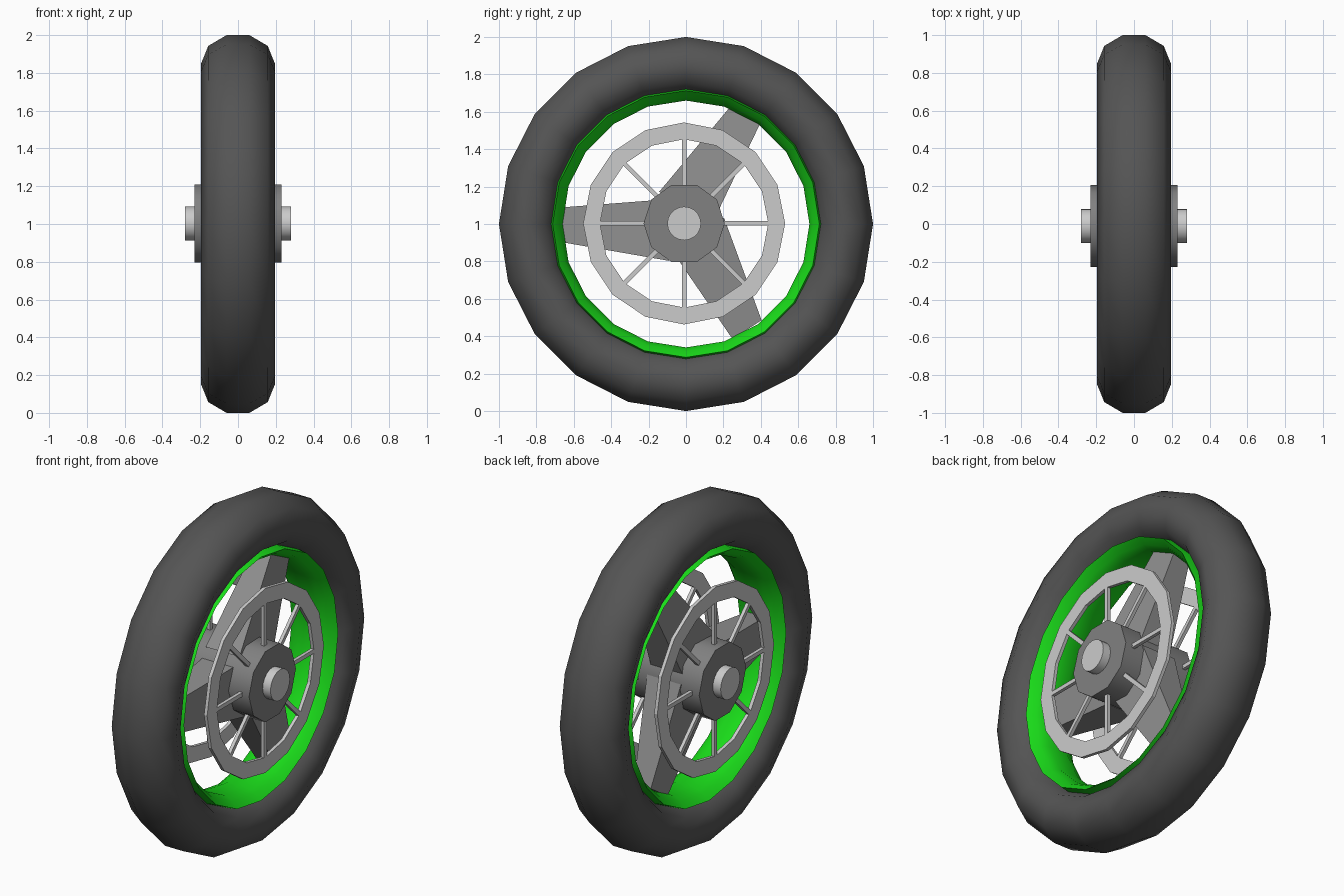
import bpy
from math import cos, sin, pi, radians

if "Cube" in bpy.data.objects:
    bpy.data.objects.remove(bpy.data.objects["Cube"])

HUB_Y, HUB_Z = -0.01, 1.003   # hub assembly centre


def material(name, rgb):
    m = bpy.data.materials.new(name)
    m.diffuse_color = (*rgb, 1)
    m.use_nodes = True
    m.node_tree.nodes["Principled BSDF"].inputs["Base Color"].default_value = m.diffuse_color
    return m


RUBBER = material("rubber", (0.09, 0.09, 0.09))
GREEN = material("green_paint", (0.01, 0.72, 0.01))
DARK = material("dark_metal", (0.22, 0.22, 0.22))
ARM = material("arm_metal", (0.28, 0.28, 0.28))


def make(name, verts, faces, mat=None, smooth=None):
    me = bpy.data.meshes.new(name)
    me.from_pydata(verts, [], faces)
    me.update()
    ob = bpy.data.objects.new(name, me)
    bpy.context.collection.objects.link(ob)
    if mat:
        me.materials.append(mat)
    bpy.ops.object.select_all(action='DESELECT')
    ob.select_set(True)
    bpy.context.view_layer.objects.active = ob
    bpy.ops.object.mode_set(mode='EDIT')
    bpy.ops.mesh.select_all(action='SELECT')
    bpy.ops.mesh.normals_make_consistent(inside=False)
    bpy.ops.object.mode_set(mode='OBJECT')
    if smooth:
        bpy.ops.object.shade_smooth_by_angle(angle=radians(smooth))
    return ob


def lathe(name, profile, sides, cy, cz, mat=None, smooth=None):
    """Spin a closed (x, radius) profile around the x axis."""
    n = len(profile)
    verts = [(x, cy + r * cos(2 * pi * i / sides), cz + r * sin(2 * pi * i / sides))
             for i in range(sides) for x, r in profile]
    faces = [(i * n + j, i * n + (j + 1) % n,
              (i + 1) % sides * n + (j + 1) % n, (i + 1) % sides * n + j)
             for i in range(sides) for j in range(n)]
    return make(name, verts, faces, mat, smooth)


def drum(name, radius, half, sides, mat=None):
    """Solid cylinder along x."""
    ring = [(radius * cos(2 * pi * i / sides), radius * sin(2 * pi * i / sides))
            for i in range(sides)]
    verts = [(x, HUB_Y + y, HUB_Z + z) for x in (-half, half) for y, z in ring]
    faces = [tuple(range(sides)), tuple(range(sides, 2 * sides))]
    faces += [(i, (i + 1) % sides, (i + 1) % sides + sides, i + sides) for i in range(sides)]
    return make(name, verts, faces, mat, 40)


def radial(name, angle, outline, mat=None):
    """Block from (u, v, half thickness, x centre) corners, u pointing outward."""
    c, s = cos(angle), sin(angle)
    verts = [(xc + side * h, HUB_Y + u * c - v * s, HUB_Z + u * s + v * c)
             for side in (-1, 1) for u, v, h, xc in outline]
    faces = [(0, 1, 2, 3), (4, 5, 6, 7)]
    faces += [(i, (i + 1) % 4, (i + 1) % 4 + 4, i + 4) for i in range(4)]
    return make(name, verts, faces, mat)


# Tyre: ten-sided section, twenty segments
section = [(0.195 * sin(pi / 10 + k * pi / 5), 0.85 + 0.1577 * cos(pi / 10 + k * pi / 5))
           for k in range(10)]
lathe("tyre", section, 20, 0, 1, RUBBER, 60)

# Rim with raised lips
half_rim = [(0.06, 0.66), (0.11, 0.68), (0.15, 0.713), (0.09, 0.722)]
lathe("rim", half_rim + [(-x, r) for x, r in reversed(half_rim)], 20, 0, 1, GREEN, 60)

# Hub and axle
drum("hub", 0.217, 0.23, 10, DARK)
drum("axle", 0.09, 0.28, 20)

# Three tapered main arms
for k in range(3):
    radial(f"arm_{k + 1}", radians(60 + 120 * k),
           [(0.08, 0.2, 0.11, 0), (0.655, 0.1, 0.055, 0),
            (0.665, -0.085, 0.055, 0), (0.08, -0.13, 0.11, 0)], ARM)

# Brake disc rings with thin spokes on both sides
for label, x in (("left", -0.175), ("right", 0.175)):
    lathe(f"{label}_disc_ring",
          [(x - 0.01, 0.45), (x + 0.01, 0.45), (x + 0.01, 0.54), (x - 0.01, 0.54)],
          16, HUB_Y, HUB_Z)
    for k in range(8):
        radial(f"{label}_disc_spoke_{k + 1}", k * pi / 4,
               [(0.18, 0.012, 0.01, x), (0.46, 0.012, 0.01, x),
                (0.46, -0.012, 0.01, x), (0.18, -0.012, 0.01, x)])
